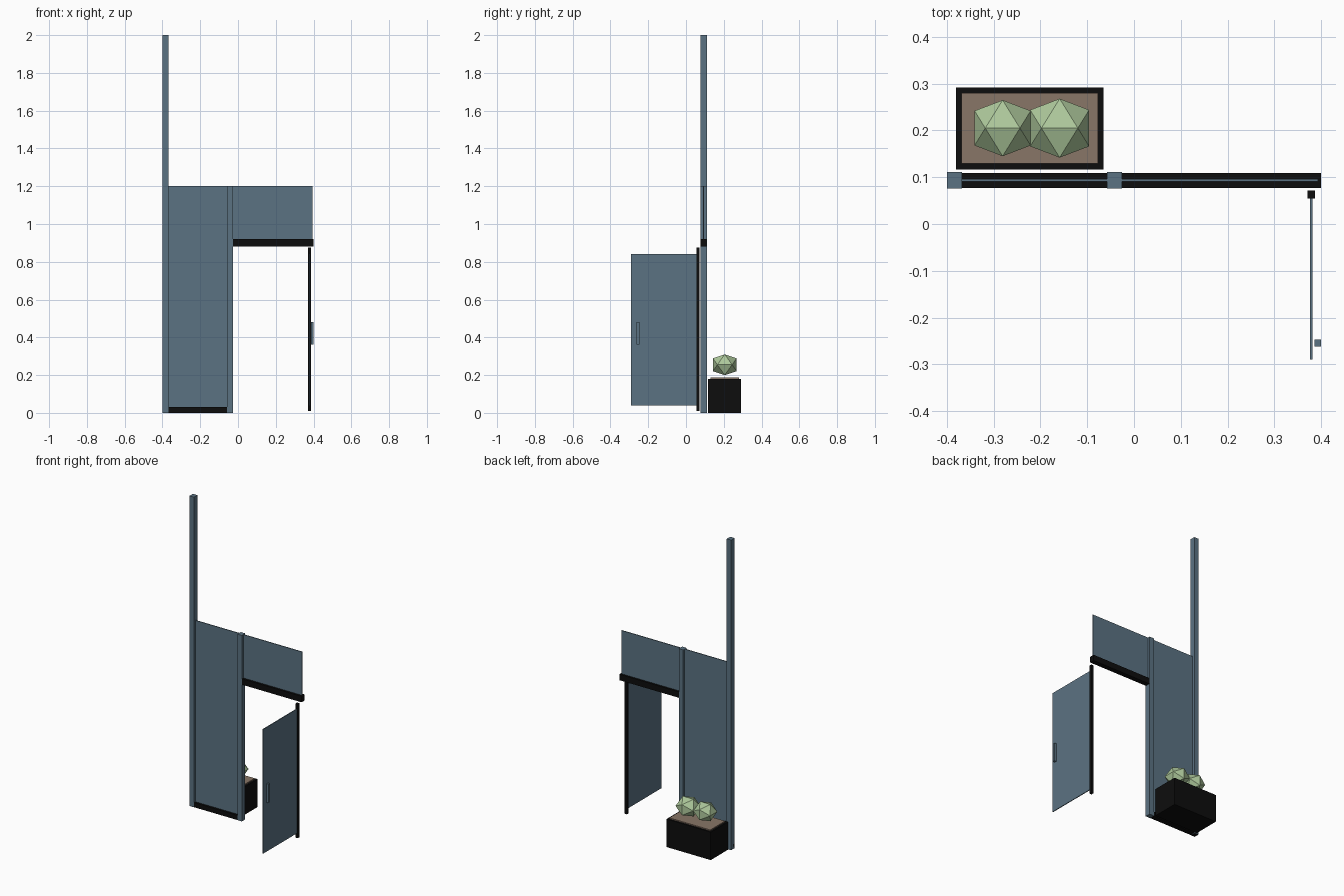
import bpy, bmesh

if "Cube" in bpy.data.objects:
    bpy.data.objects.remove(bpy.data.objects["Cube"])


def material(name, rgb):
    m = bpy.data.materials.new(name)
    m.diffuse_color = (*rgb, 1)
    m.use_nodes = True
    m.node_tree.nodes["Principled BSDF"].inputs["Base Color"].default_value = m.diffuse_color
    return m


BLUE = material("slate blue", (0.105, 0.17, 0.225))
BLACK = material("black metal", (0.004, 0.004, 0.004))
SOIL = material("brown soil", (0.25, 0.18, 0.135))
LEAF = material("pale green leaf", (0.42, 0.58, 0.33))


def finish(name, bm, mat):
    mesh = bpy.data.meshes.new(name)
    bm.normal_update()
    bm.to_mesh(mesh)
    bm.free()
    mesh.materials.append(mat)
    ob = bpy.data.objects.new(name, mesh)
    bpy.context.collection.objects.link(ob)
    return ob


def box(name, xs, ys, zs, mat):
    bm = bmesh.new()
    bmesh.ops.create_cube(bm, size=1)
    for v in bm.verts:
        v.co = [(a + b) / 2 + c * (b - a) for c, (a, b) in zip(v.co, (xs, ys, zs))]
    return finish(name, bm, mat)


# Frame: two posts, floor rail and door header
WALL = (0.077, 0.109)
POST = (0.076, 0.111)
PANE = (0.091, 0.096)
box("tall_post", (-0.40, -0.368), POST, (0, 2), BLUE)
box("middle_post", (-0.058, -0.026), POST, (0, 1.2), BLUE)
box("floor_rail", (-0.40, -0.058), WALL, (0, 0.03), BLACK)
box("header_rail", (-0.026, 0.40), WALL, (0.882, 0.92), BLACK)

# Thin wall panes
box("side_pane", (-0.368, -0.058), PANE, (0.03, 1.2), BLUE)
box("transom_pane", (-0.026, 0.394), PANE, (0.92, 1.2), BLUE)

# Open door with pivot post and pull handle
box("door_pivot", (0.371, 0.387), (0.055, 0.072), (0.01, 0.875), BLACK)
box("door_leaf", (0.3765, 0.3815), (-0.29, 0.056), (0.04, 0.842), BLUE)
box("door_handle", (0.386, 0.40), (-0.262, -0.247), (0.362, 0.482), BLUE)

# Planter with soil slab
box("planter", (-0.381, -0.065), (0.117, 0.292), (0, 0.18), BLACK)
box("soil", (-0.369, -0.077), (0.129, 0.280), (0.17, 0.187), SOIL)


# Faceted shrubs: icosahedra standing on an edge
def shrub(name, x, y, z, half, half_z):
    bm = bmesh.new()
    k = 2 / (1 + 5 ** 0.5)
    for a in (-1, 1):
        for b in (-k, k):
            for co in ((0, a, b), (a, b, 0), (b, 0, a)):
                bm.verts.new((x + co[0] * half, y + co[1] * half, z + co[2] * half_z))
    bmesh.ops.convex_hull(bm, input=bm.verts)
    bmesh.ops.recalc_face_normals(bm, faces=bm.faces)
    finish(name, bm, LEAF)


shrub("shrub_left", -0.281, 0.205, 0.255, 0.060, 0.054)
shrub("shrub_right", -0.159, 0.205, 0.255, 0.063, 0.055)
